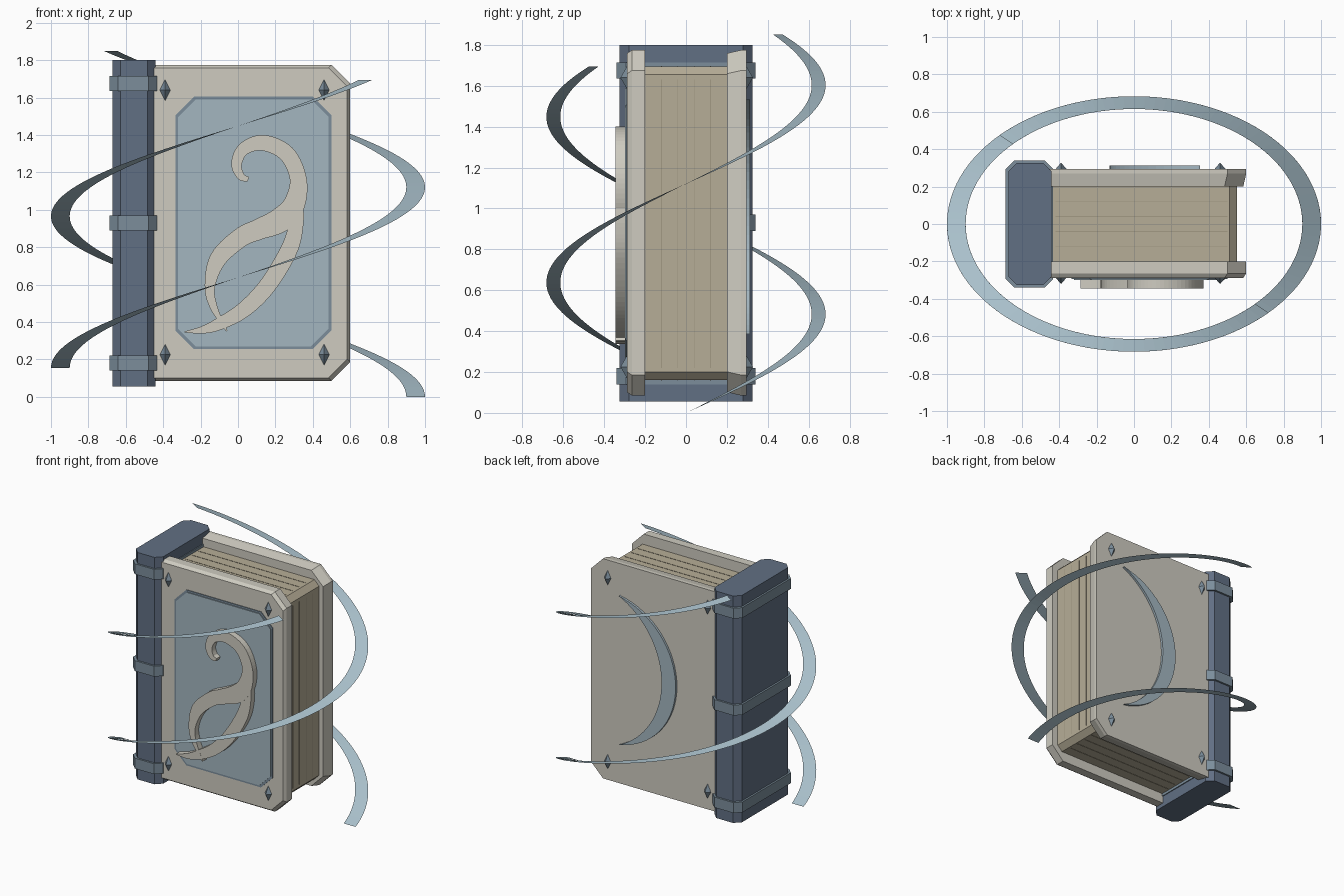
import bpy, bmesh, math
from mathutils import Vector

if "Cube" in bpy.data.objects:
    bpy.data.objects.remove(bpy.data.objects["Cube"])


def material(name, rgb):
    m = bpy.data.materials.new(name)
    m.diffuse_color = (*rgb, 1)
    m.use_nodes = True
    m.node_tree.nodes["Principled BSDF"].inputs["Base Color"].default_value = m.diffuse_color
    return m


SPINE = material("slate_blue", (0.12, 0.16, 0.23))
BAND = material("steel_blue", (0.20, 0.27, 0.33))
COVER = material("ivory", (0.62, 0.60, 0.53))
PANEL = material("pale_blue", (0.37, 0.47, 0.53))
PAPER = material("paper", (0.47, 0.42, 0.31))
LINES = material("paper_lines", (0.36, 0.32, 0.23))
RIBBON = material("ribbon_blue", (0.40, 0.53, 0.60))


def finish(name, bm, mat):
    bmesh.ops.recalc_face_normals(bm, faces=bm.faces[:])
    me = bpy.data.meshes.new(name)
    bm.to_mesh(me)
    bm.free()
    me.materials.append(mat)
    ob = bpy.data.objects.new(name, me)
    bpy.context.collection.objects.link(ob)
    return ob


def loft(name, rings, mat):
    """Capped skin through rings with equal point counts."""
    bm = bmesh.new()
    vs = [[bm.verts.new(p) for p in r] for r in rings]
    n = len(vs[0])
    for a, b in zip(vs, vs[1:]):
        for i in range(n):
            j = (i + 1) % n
            bm.faces.new((a[i], a[j], b[j], b[i]))
    bm.faces.new(vs[0])
    bm.faces.new(vs[-1])
    return finish(name, bm, mat)


def box(name, lo, hi, mat):
    ring = [(lo[0], lo[1]), (hi[0], lo[1]), (hi[0], hi[1]), (lo[0], hi[1])]
    return loft(name, [[(x, y, z) for x, y in ring] for z in (lo[2], hi[2])], mat)


def octagon(a0, a1, b0, b1, c):
    return [(a0 + c, b0), (a1 - c, b0), (a1, b0 + c), (a1, b1 - c),
            (a1 - c, b1), (a0 + c, b1), (a0, b1 - c), (a0, b0 + c)]


def xz(points, y):
    return [(x, y, z) for x, z in points]


# Covers: outward corners cut, slightly tapered rims
def cover_ring(y, inset):
    a, b, t, c = 0.085 + inset, 0.60 - inset, 1.775 - inset, 0.1
    return xz([(-0.47, a), (b - c, a), (b, a + c), (b, t - c), (b - c, t), (-0.47, t)], y)


loft("front_cover", [cover_ring(-0.288, 0.016), cover_ring(-0.265, 0), cover_ring(-0.2, 0)], COVER)
loft("back_cover", [cover_ring(0.2, 0.016), cover_ring(0.27, 0), cover_ring(0.295, 0)], COVER)

# Page block with fine raised page lines
pages = octagon(-0.48, 0.55, 0.16, 1.695, 0.04)
loft("page_block", [xz(pages, -0.21), xz(pages, 0.21)], PAPER)
for i, y in enumerate((-0.12, -0.04, 0.04, 0.12)):
    w = 0.0015
    box(f"page_line_fore_{i}", (0.545, y - w, 0.22), (0.552, y + w, 1.63), LINES)
    box(f"page_line_top_{i}", (-0.42, y - w, 1.69), (0.50, y + w, 1.697), LINES)
    box(f"page_line_bottom_{i}", (-0.42, y - w, 0.158), (0.50, y + w, 0.165), LINES)


# Spine and its raised bands
def spine_prism(name, z0, z1, grow, mat):
    o = octagon(-0.672 - grow, -0.44 + grow * 0.5, -0.325 - grow, 0.325 + grow, 0.045)
    return loft(name, [[(x, y, z) for x, y in o] for z in (z0, z1)], mat)


spine_prism("spine", 0.055, 1.80, 0, SPINE)
for i, z in enumerate((0.18, 0.93, 1.675)):
    spine_prism(f"spine_band_{i}", z - 0.04, z + 0.04, 0.014, BAND)

# Front panel with darker trim
loft("panel_trim", [xz(octagon(-0.335, 0.50, 0.255, 1.605, 0.1), -0.28),
                    xz(octagon(-0.335, 0.50, 0.255, 1.605, 0.1), -0.293)], BAND)
inner = octagon(-0.32, 0.485, 0.27, 1.59, 0.094)
loft("front_panel", [xz(inner, -0.285), xz(inner, -0.299)], PANEL)

# Diamond studs at the corners of both covers
for side, y in (("front", -0.286), ("back", 0.293)):
    s = -1 if y < 0 else 1
    for i, (x, z) in enumerate((a, b) for a in (-0.39, 0.46) for b in (0.225, 1.64)):
        bm = bmesh.new()
        base = [bm.verts.new((x + dx, y, z + dz)) for dx, dz in
                ((0.03, 0), (0, 0.06), (-0.03, 0), (0, -0.06))]
        tip = bm.verts.new((x, y + s * 0.035, z))
        for k in range(4):
            bm.faces.new((base[k], base[(k + 1) % 4], tip))
        bm.faces.new(base)
        finish(f"{side}_stud_{i}", bm, BAND)


# Flat extruded strip between two edge lines
def strip(name, left, right, y0, y1, mat):
    bm = bmesh.new()
    rows = [[bm.verts.new((p[0], y, p[1])) for p, y in ((a, y0), (b, y0), (b, y1), (a, y1))]
            for a, b in zip(left, right)]
    for r, q in zip(rows, rows[1:]):
        for k in range(4):
            bm.faces.new((r[k], r[(k + 1) % 4], q[(k + 1) % 4], q[k]))
    bm.faces.new(rows[0])
    bm.faces.new(rows[-1])
    return finish(name, bm, mat)


def smooth(points, steps=7):
    """Catmull-Rom through (x, z, half width)."""
    p = [Vector(v) for v in points]
    p = [2 * p[0] - p[1]] + p + [2 * p[-1] - p[-2]]
    out = []
    for a, b, c, d in zip(p, p[1:], p[2:], p[3:]):
        for i in range(steps):
            t = i / steps
            out.append(0.5 * (2 * b + (c - a) * t + (2 * a - 5 * b + 4 * c - d) * t * t
                              + (3 * b - a - 3 * c + d) * t ** 3))
    return out + [p[-2]]


def stroke(name, points, y0, y1, mat):
    c = smooth(points)
    left, right = [], []
    for i, p in enumerate(c):
        t = (c[min(i + 1, len(c) - 1)] - c[max(i - 1, 0)]).to_2d().normalized()
        n = Vector((-t.y, t.x)) * max(p.z, 0.002)
        left.append(p.to_2d() + n)
        right.append(p.to_2d() - n)
    return strip(name, left, right, y0, y1, mat)


# Scroll emblem on the front panel
stroke("emblem_scroll", [
    (0.055, 1.163, 0.012), (0.015, 1.18, 0.021), (-0.008, 1.245, 0.028), (0.03, 1.325, 0.034),
    (0.135, 1.358, 0.042), (0.26, 1.30, 0.044), (0.322, 1.165, 0.045), (0.30, 1.03, 0.058),
    (0.225, 0.945, 0.066), (0.11, 0.895, 0.056), (0.015, 0.852, 0.052), (-0.105, 0.74, 0.046),
    (-0.15, 0.594, 0.028), (-0.13, 0.48, 0.02), (-0.06, 0.352, 0.004)], -0.346, -0.293, COVER)
stroke("emblem_leaf", [
    (0.345, 1.035, 0.006), (0.314, 0.92, 0.036), (0.27, 0.78, 0.046), (0.157, 0.594, 0.046),
    (0.03, 0.465, 0.042), (-0.10, 0.39, 0.033), (-0.19, 0.358, 0.02), (-0.285, 0.347, 0.003)],
    -0.345, -0.293, COVER)


# Crescent on the back cover
def arc(apex, tip, half, zc, n=32):
    sag = tip - apex
    r = (half * half + sag * sag) / (2 * sag)
    a = math.asin(half / r)
    return [(apex + r - r * math.cos(a * (2 * i / n - 1)),
             zc + r * math.sin(a * (2 * i / n - 1))) for i in range(n + 1)]


strip("back_crescent", arc(-0.13, 0.35, 0.57, 0.96), arc(-0.01, 0.353, 0.573, 0.96),
      0.285, 0.312, PANEL)

# Two flat ribbons winding around the book as a double helix
for i, (start, z0) in enumerate(((0, 0.0), (math.pi, 0.155))):
    bm = bmesh.new()
    n, sweep, prev = 96, math.radians(316), None
    for k in range(n + 1):
        t = k / n
        a = start + sweep * t
        c, s, z = math.cos(a), math.sin(a), z0 + 1.695 * t
        row = (bm.verts.new((0.9 * c, 0.615 * s, z)), bm.verts.new((c, 0.683 * s, z)))
        if prev:
            bm.faces.new((prev[0], prev[1], row[1], row[0]))
        prev = row
    finish(f"ribbon_{i}", bm, RIBBON)
